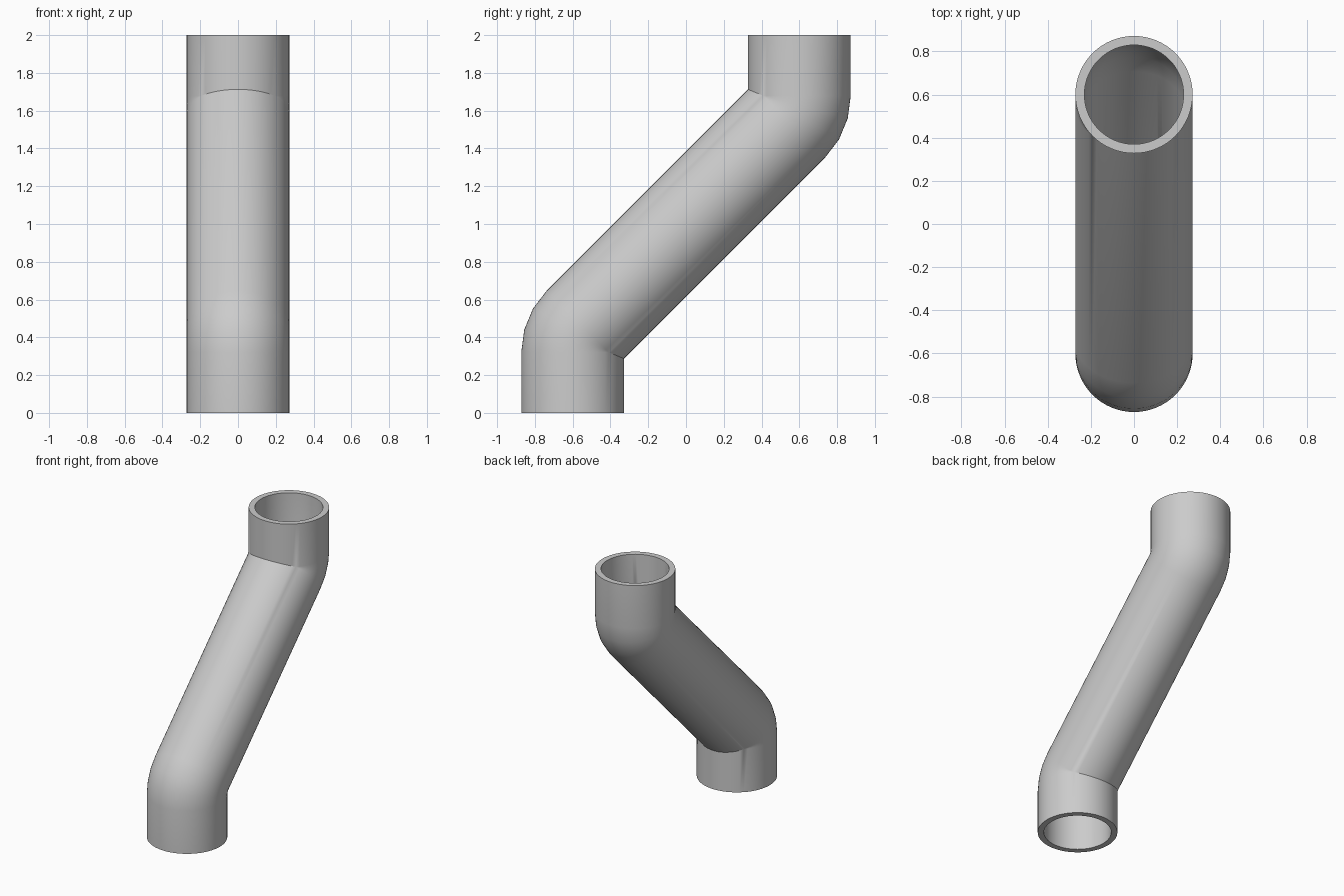
import bpy, bmesh
from math import sin, cos, tan, pi, radians
from mathutils import Vector

cube = bpy.data.objects.get("Cube")
if cube:
    bpy.data.objects.remove(cube)

OUTER, INNER = 0.272, 0.23      # pipe radii
BEND_R = 0.19                   # centreline bend radius
OFFSET = 0.60                   # y offset of each upright end
CORNER_Z = 0.40                 # where the centrelines of the lower bend cross
BEND = radians(45)
STEPS, SIDES = 3, 64

bend_start = CORNER_Z - BEND_R * tan(BEND / 2)
pivot = Vector((0, -OFFSET + BEND_R, bend_start))


def arm(angle):
    """Direction from the bend pivot out to the ring at this angle."""
    return Vector((0, -cos(angle), sin(angle)))


def bend_point(radius, turn, angle):
    """Point of the lower bend; the tight inside of the bend is mitred."""
    x, out = radius * cos(turn), BEND_R - radius * sin(turn)
    if out >= 0:
        p = pivot + arm(angle) * out
    else:
        p = pivot + arm(BEND / 2) * out / cos(BEND / 2)
    return Vector((x, p.y, p.z))


def wall_rings(radius):
    """All rings of one wall, bottom to top."""
    turns = [2 * pi * i / SIDES for i in range(SIDES)]
    lower = [[Vector((radius * cos(t), -OFFSET - radius * sin(t), 0)) for t in turns]]
    # sin(turn) points to the inside of the bend
    lower[0] = [Vector((v.x, -2 * OFFSET - v.y, 0)) for v in lower[0]]
    for s in range(STEPS + 1):
        lower.append([bend_point(radius, t, BEND * s / STEPS) for t in turns])
    # The upper half is the lower one turned half round about the x axis
    upper = [[Vector((v.x, -v.y, 2 - v.z)) for v in ring] for ring in reversed(lower)]
    upper = [[ring[-i % SIDES] for i in range(SIDES)] for ring in upper]
    return lower + upper


def skin(bm, ring_a, ring_b):
    for i in range(SIDES):
        j = (i + 1) % SIDES
        bm.faces.new((ring_a[i], ring_a[j], ring_b[j], ring_b[i]))


# Offset pipe: outer wall, inner wall and the two rims
bm = bmesh.new()
walls = [[[bm.verts.new(p) for p in ring] for ring in wall_rings(r)] for r in (OUTER, INNER)]
for rings in walls:
    for a, b in zip(rings, rings[1:]):
        skin(bm, a, b)
for end in (0, -1):
    skin(bm, walls[0][end], walls[1][end])
bmesh.ops.remove_doubles(bm, verts=bm.verts, dist=0.0005)
bmesh.ops.recalc_face_normals(bm, faces=bm.faces)

mesh = bpy.data.meshes.new("offset_pipe")
bm.to_mesh(mesh)
bm.free()
pipe = bpy.data.objects.new("offset_pipe", mesh)
bpy.context.collection.objects.link(pipe)

# Plain grey material
grey = bpy.data.materials.new("pipe_grey")
grey.use_nodes = True
colour = (0.6, 0.6, 0.6, 1)
grey.diffuse_color = colour
grey.node_tree.nodes["Principled BSDF"].inputs["Base Color"].default_value = colour
mesh.materials.append(grey)

bpy.ops.object.select_all(action="DESELECT")
pipe.select_set(True)
bpy.context.view_layer.objects.active = pipe
bpy.ops.object.shade_smooth_by_angle(angle=radians(30))
